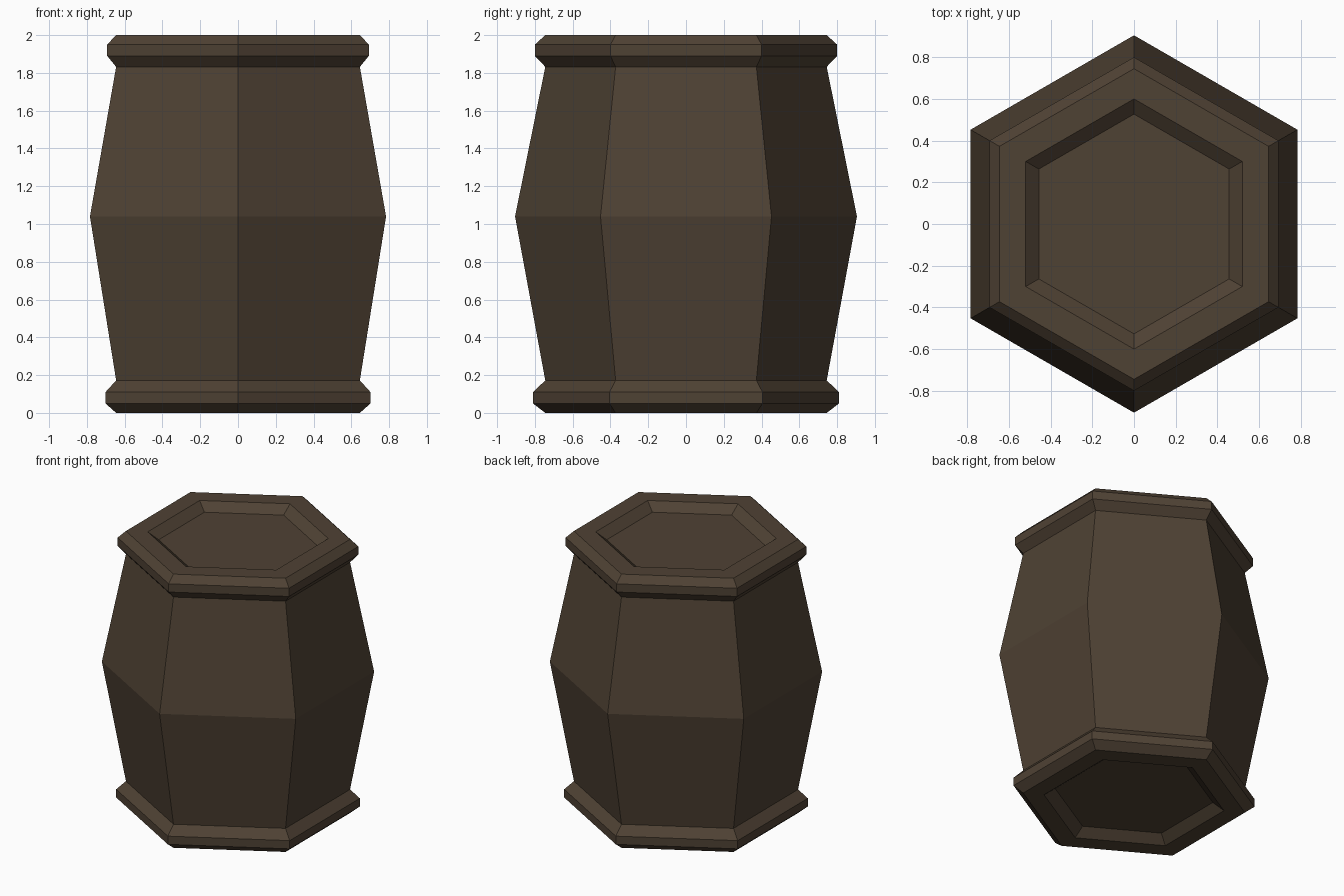
import bpy
import bmesh
import math

if "Cube" in bpy.data.objects:
    bpy.data.objects.remove(bpy.data.objects["Cube"])

SIDES = 6

wood = bpy.data.materials.new("dark brown wood")
wood.diffuse_color = (0.078, 0.054, 0.034, 1.0)
wood.use_nodes = True
wood.node_tree.nodes["Principled BSDF"].inputs["Base Color"].default_value = wood.diffuse_color

# Barrel profile as (corner radius, height), from bottom panel to top panel
profile = [
    (0.53, 0.055), (0.605, 0.0),                               # bottom recess
    (0.745, 0.0), (0.81, 0.05), (0.81, 0.11), (0.745, 0.172),  # bottom rim
    (0.905, 1.04),                                             # belly
    (0.745, 1.832), (0.80, 1.89), (0.80, 1.95), (0.745, 2.0),  # top rim
    (0.60, 2.0), (0.527, 1.945),                               # top recess
]


def lathe(name, points, material):
    """Sweep a profile around z with flat sides, a corner facing the front."""
    bm = bmesh.new()
    rings = []
    for r, z in points:
        ring = []
        for i in range(SIDES):
            a = -math.pi / 2 + math.tau * i / SIDES
            ring.append(bm.verts.new((r * math.cos(a), r * math.sin(a), z)))
        rings.append(ring)
    for low, high in zip(rings, rings[1:]):
        for i in range(SIDES):
            j = (i + 1) % SIDES
            bm.faces.new((low[i], low[j], high[j], high[i]))
    bm.faces.new(rings[0][::-1])
    bm.faces.new(rings[-1])
    bmesh.ops.recalc_face_normals(bm, faces=bm.faces)
    mesh = bpy.data.meshes.new(name)
    bm.to_mesh(mesh)
    bm.free()
    mesh.materials.append(material)
    obj = bpy.data.objects.new(name, mesh)
    bpy.context.collection.objects.link(obj)
    return obj


# Whole barrel is one closed solid
lathe("barrel", profile, wood)
